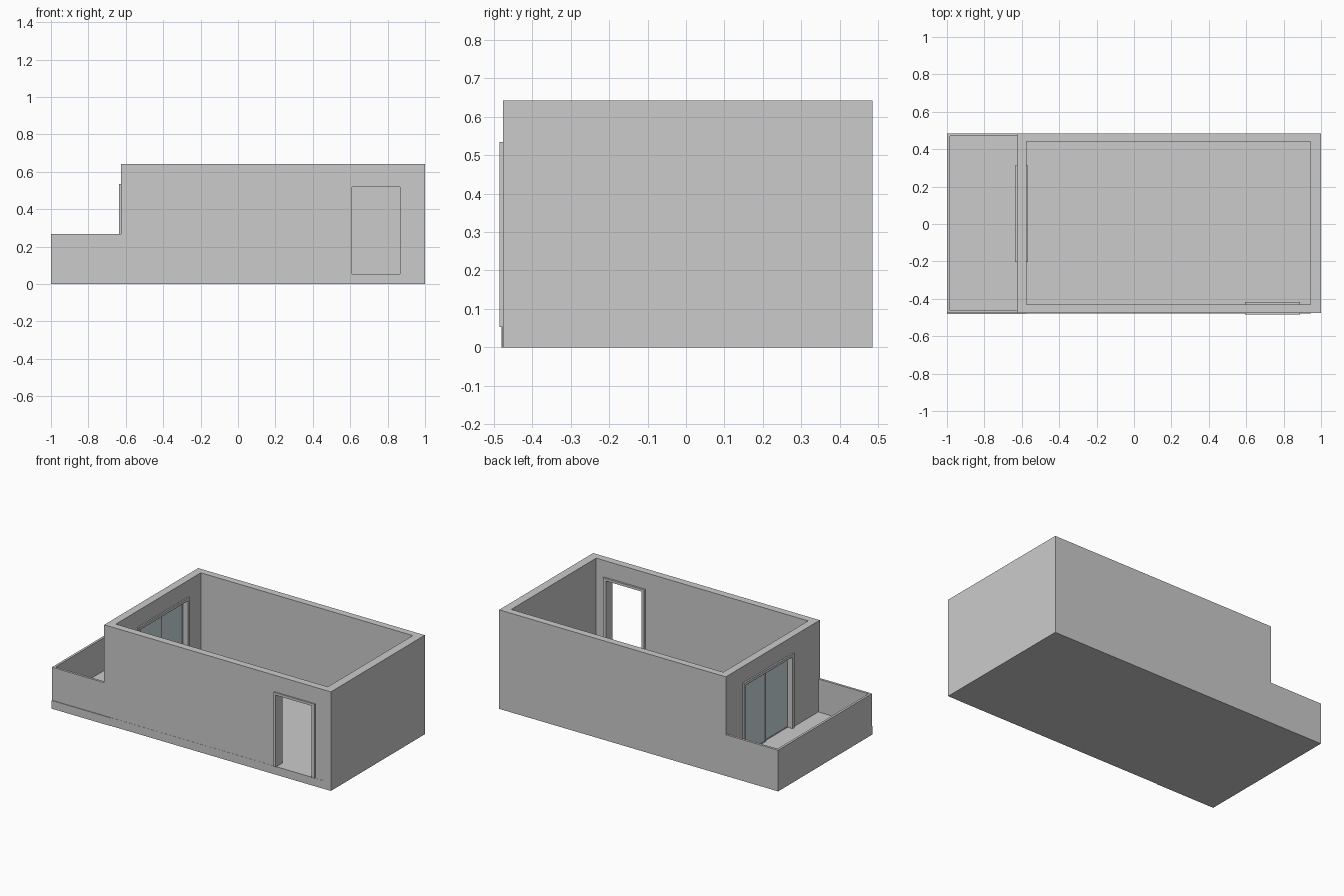
import bpy, bmesh
from mathutils import Vector

if "Cube" in bpy.data.objects:
    bpy.data.objects.remove(bpy.data.objects["Cube"])


def prism(name, profile, axis, a, b, mat=None):
    """Extrude a (horizontal, z) profile along the x or y axis from a to b."""
    bm = bmesh.new()
    place = (lambda u, z: (a, u, z)) if axis == 'x' else (lambda u, z: (u, a, z))
    face = bm.faces.new([bm.verts.new(place(u, z)) for u, z in profile])
    ext = bmesh.ops.extrude_face_region(bm, geom=[face])
    move = Vector((b - a, 0, 0)) if axis == 'x' else Vector((0, b - a, 0))
    bmesh.ops.translate(bm, vec=move,
                        verts=[v for v in ext['geom'] if isinstance(v, bmesh.types.BMVert)])
    bmesh.ops.recalc_face_normals(bm, faces=bm.faces)
    me = bpy.data.meshes.new(name)
    bm.to_mesh(me)
    bm.free()
    ob = bpy.data.objects.new(name, me)
    bpy.context.collection.objects.link(ob)
    if mat:
        me.materials.append(mat)
    return ob


def box(name, x, y, z, mat=None):
    return prism(name, [(x[0], z[0]), (x[1], z[0]), (x[1], z[1]), (x[0], z[1])],
                 'y', y[0], y[1], mat)


def arch(u0, u1, z0, z1, a, b, top):
    """Rectangle u0..u1, z0..z1 with a doorway a..b cut up from the bottom."""
    return [(u0, z0), (a, z0), (a, top), (b, top), (b, z0), (u1, z0), (u1, z1), (u0, z1)]


FLOOR, TOP, RAIL = 0.053, 0.642, 0.267
FRONT, BACK = -0.477, 0.485

# floor slabs
box("room_floor", (-0.575, 0.945), (FRONT - 0.001, 0.44), (0, FLOOR))
box("balcony_floor", (-1, -0.575), (-0.481, BACK), (0, FLOOR))

# room walls
box("right_wall", (0.945, 1), (FRONT, BACK), (0, TOP))
box("back_wall", (-0.575, 0.945), (0.44, BACK), (0, TOP))
prism("front_wall", arch(-0.625, 0.945, FLOOR, TOP, 0.605, 0.873, 0.526), 'y', FRONT, -0.43)
prism("left_wall", arch(-0.43, BACK, FLOOR, TOP, -0.192, 0.302, 0.526), 'x', -0.625, -0.575)

# door frames, slightly proud of the walls
prism("entrance_frame", arch(0.593, 0.888, FLOOR, 0.535, 0.61, 0.867, 0.519), 'y', -0.485, -0.418)
prism("balcony_door_frame", arch(-0.203, 0.312, FLOOR, 0.535, -0.184, 0.294, 0.517), 'x', -0.635, -0.566)

# sliding glass panels with slim borders
glass = bpy.data.materials.new("glass")
glass.diffuse_color = (0.62, 0.72, 0.74, 1)
glass.use_nodes = True
glass.node_tree.nodes["Principled BSDF"].inputs["Base Color"].default_value = glass.diffuse_color
for i, (y0, y1, x) in enumerate([(-0.184, 0.06, -0.596), (0.05, 0.294, -0.604)]):
    w = 0.006
    box(f"glass_panel_{i}", (x - 0.002, x + 0.002), (y0 + w, y1 - w), (FLOOR + w, 0.517 - w), glass)
    for part, ya, yb in (("left", y0, y0 + w), ("right", y1 - w, y1)):
        box(f"panel_{i}_{part}_stile", (x - 0.004, x + 0.004), (ya, yb), (FLOOR, 0.517))
    for part, z in (("bottom", FLOOR), ("top", 0.517 - w)):
        box(f"panel_{i}_{part}_rail", (x - 0.004, x + 0.004), (y0 + w, y1 - w), (z, z + w))

# balcony parapet
T = 0.015
box("parapet_outer", (-1, -1 + T), (FRONT, BACK), (FLOOR, RAIL))
box("parapet_front", (-1 + T, -0.625), (FRONT, FRONT + T), (FLOOR, RAIL))
box("parapet_back", (-1 + T, -0.625), (BACK - T, BACK), (FLOOR, RAIL))
